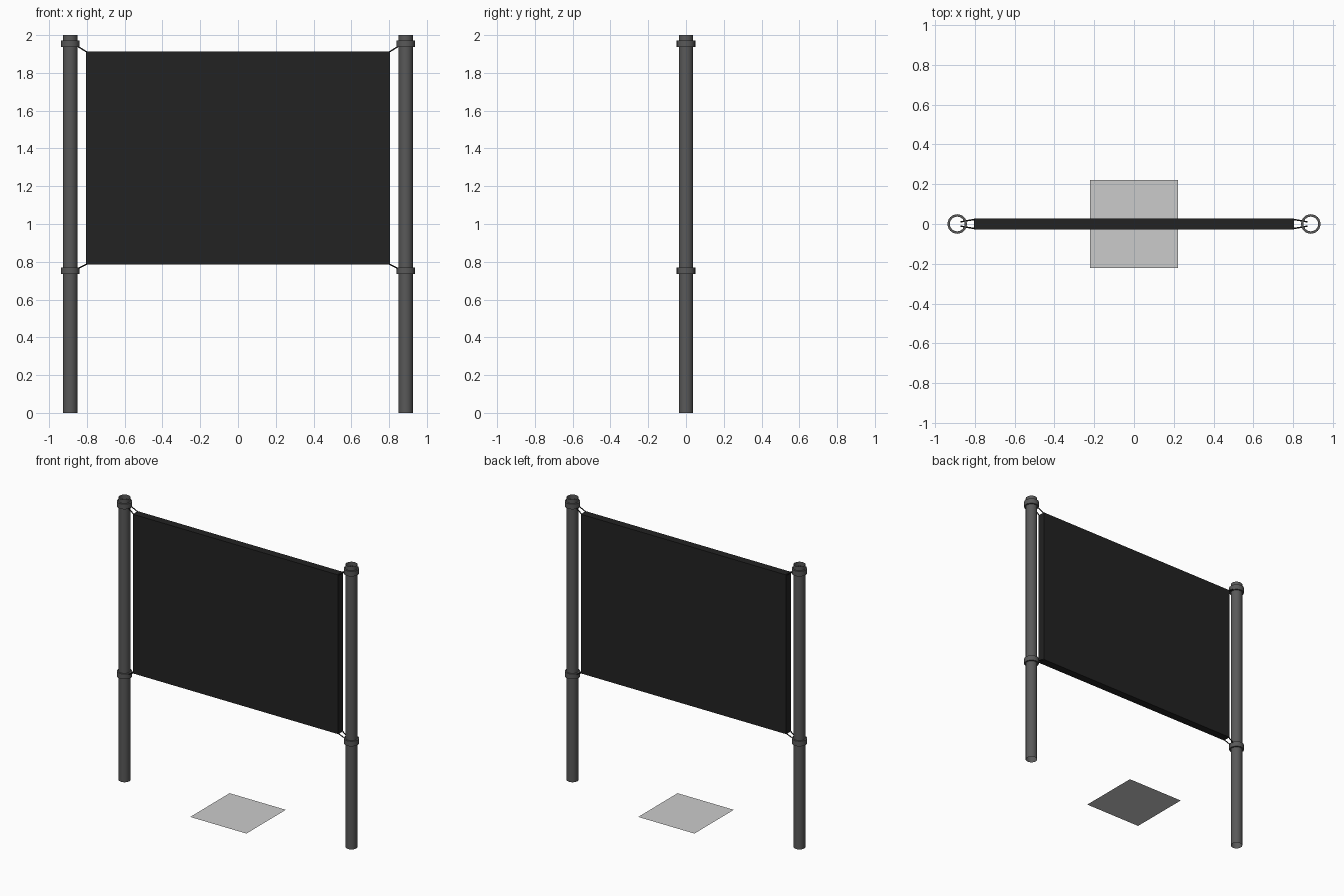
import bpy, math
from mathutils import Vector

if "Cube" in bpy.data.objects:
    bpy.data.objects.remove(bpy.data.objects["Cube"])

SIDES = 24
POST_X = 0.888


def material(name, value):
    m = bpy.data.materials.new(name)
    m.diffuse_color = (value, value, value, 1)
    m.use_nodes = True
    m.node_tree.nodes["Principled BSDF"].inputs["Base Color"].default_value = m.diffuse_color
    return m


post_mat = material("dark_grey_metal", 0.1)
panel_mat = material("black_fabric", 0.016)


def finish(name, mat=None, smooth=False):
    ob = bpy.context.object
    ob.name = name
    if mat:
        ob.data.materials.append(mat)
    if smooth:
        bpy.ops.object.shade_smooth_by_angle(angle=math.radians(35))
    return ob


def lathe(name, profile, loc, mat, closed):
    # Turn an (r, z) profile round the vertical axis
    n = len(profile)
    verts = [(r * math.cos(2 * math.pi * i / SIDES), r * math.sin(2 * math.pi * i / SIDES), z)
             for i in range(SIDES) for r, z in profile]
    faces = []
    for i in range(SIDES):
        j = (i + 1) % SIDES
        for k in range(n if closed else n - 1):
            l = (k + 1) % n
            faces.append((i * n + k, j * n + k, j * n + l, i * n + l))
    me = bpy.data.meshes.new(name)
    me.from_pydata(verts, [], faces)
    ob = bpy.data.objects.new(name, me)
    bpy.context.collection.objects.link(ob)
    ob.location = loc
    bpy.ops.object.select_all(action='DESELECT')
    ob.select_set(True)
    bpy.context.view_layer.objects.active = ob
    return finish(name, mat, True)


def cord(name, a, b, radius=0.0035):
    a, b = Vector(a), Vector(b)
    bpy.ops.mesh.primitive_cylinder_add(vertices=8, radius=radius, depth=(b - a).length,
                                        location=(a + b) / 2)
    bpy.context.object.rotation_euler = (b - a).to_track_quat('Z', 'Y').to_euler()
    finish(name, panel_mat, True)


# Stretched panel
bpy.ops.mesh.primitive_cube_add(size=1, location=(0, 0, 1.349))
bpy.context.object.scale = (1.608, 0.056, 1.126)
finish("panel", panel_mat)

for side, label in ((-1, "left"), (1, "right")):
    x = side * POST_X
    # Open tubular post
    lathe(label + "_post", [(0.038, 0), (0.038, 2.0)], (x, 0, 0), post_mat, False)
    for z, corner_z, level in ((1.954, 1.91, "upper"), (0.752, 0.788, "lower")):
        # Clamp collar round the post
        lathe(f"{label}_{level}_collar",
              [(0.037, -0.018), (0.049, -0.018), (0.049, 0.018), (0.037, 0.018)],
              (x, 0, z), post_mat, True)
        # Pair of cords from the collar to the panel corners
        for y, face in ((-1, "front"), (1, "back")):
            cord(f"{label}_{level}_{face}_cord",
                 (side * 0.870, y * 0.011, z), (side * 0.800, y * 0.023, corner_z))

# Small flat base sheet on the ground
bpy.ops.mesh.primitive_plane_add(size=0.44, location=(0, 0, 0))
finish("ground_sheet")
